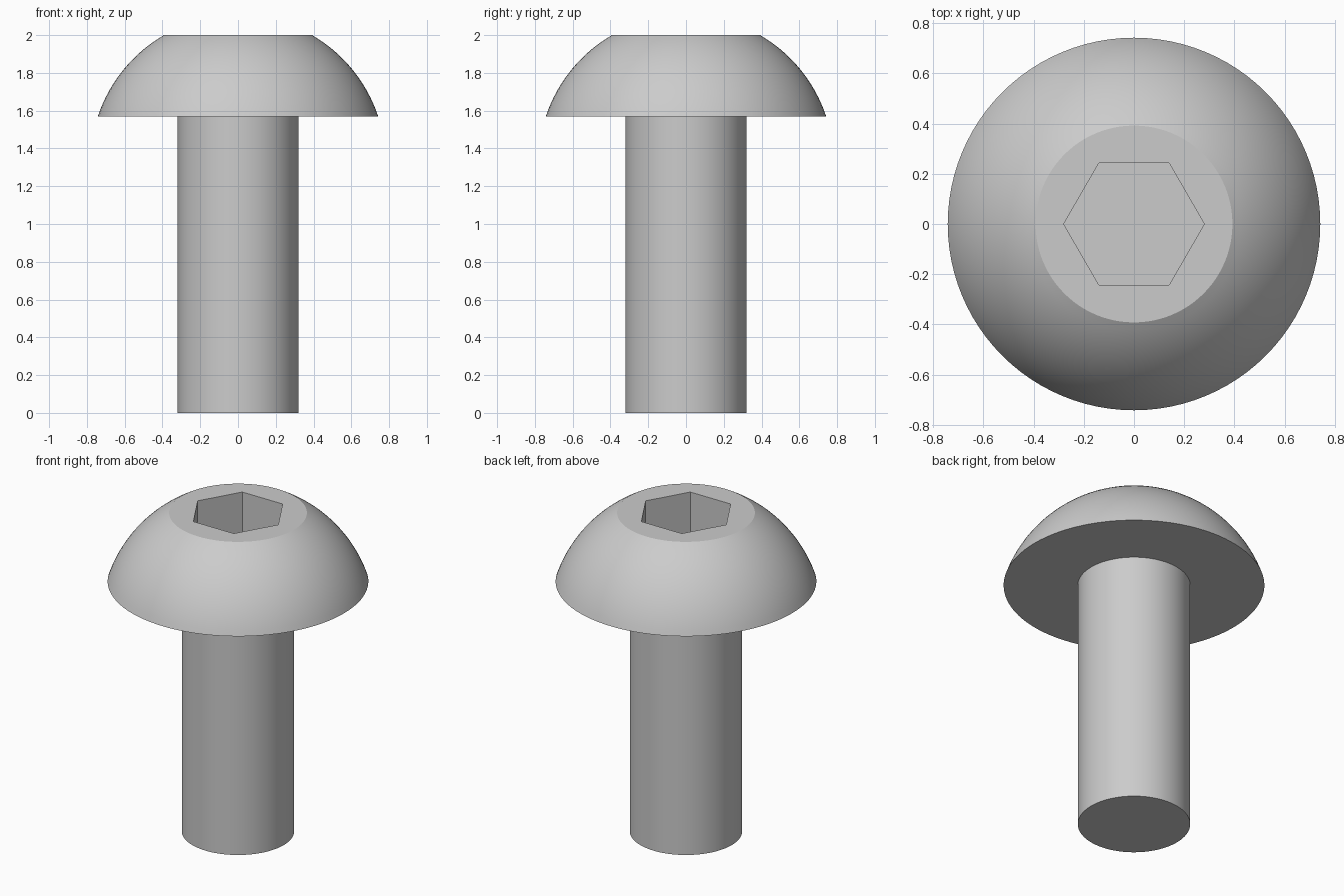
import bpy, bmesh
from math import pi, sin, cos, atan2, hypot, radians

if "Cube" in bpy.data.objects:
    bpy.data.objects.remove(bpy.data.objects["Cube"])

SEGMENTS = 96
SHANK_R, HEAD_R, TOP_R = 0.32, 0.742, 0.392
HEAD_Z, TOP_Z = 1.57, 2.0
SOCKET_R, SOCKET_DEPTH = 0.28, 0.28

# Domed head is a slice of a sphere centred on the axis
centre_z = (TOP_R**2 + TOP_Z**2 - HEAD_R**2 - HEAD_Z**2) / (2 * (TOP_Z - HEAD_Z))
dome_r = hypot(HEAD_R, HEAD_Z - centre_z)
a0 = atan2(HEAD_Z - centre_z, HEAD_R)
a1 = atan2(TOP_Z - centre_z, TOP_R)
STEPS = 16
dome = []
for i in range(STEPS + 1):
    a = a0 + (a1 - a0) * i / STEPS
    dome.append((dome_r * cos(a), centre_z + dome_r * sin(a)))

# Shank and head: one revolved profile with capped ends
profile = [(SHANK_R, 0), (SHANK_R, HEAD_Z)] + dome
bm = bmesh.new()
rings = []
for r, z in profile:
    rings.append([bm.verts.new((r * cos(2 * pi * k / SEGMENTS),
                                r * sin(2 * pi * k / SEGMENTS), z))
                  for k in range(SEGMENTS)])
for low, high in zip(rings, rings[1:]):
    for k in range(SEGMENTS):
        n = (k + 1) % SEGMENTS
        bm.faces.new((low[k], low[n], high[n], high[k]))
bm.faces.new(rings[0][::-1])
bm.faces.new(rings[-1])
bmesh.ops.recalc_face_normals(bm, faces=bm.faces[:])
mesh = bpy.data.meshes.new("button_head_screw")
bm.to_mesh(mesh)
bm.free()
screw = bpy.data.objects.new("button_head_screw", mesh)
bpy.context.collection.objects.link(screw)

# Hex socket cutter, corners on the x axis
bpy.ops.mesh.primitive_cylinder_add(vertices=6, radius=SOCKET_R, depth=2 * SOCKET_DEPTH,
                                    location=(0, 0, TOP_Z), rotation=(0, 0, radians(30)))
cutter = bpy.context.object
cutter.name = "hex_socket_cutter"
cutter.hide_render = True

# Cut the socket, then drop the cutter
bpy.ops.object.select_all(action='DESELECT')
screw.select_set(True)
bpy.context.view_layer.objects.active = screw
cut = screw.modifiers.new("hex_socket", 'BOOLEAN')
cut.operation = 'DIFFERENCE'
cut.solver = 'EXACT'
cut.object = cutter
bpy.ops.object.modifier_apply(modifier=cut.name)
bpy.data.objects.remove(cutter)

# Smooth the round surfaces, keep the rims and socket sharp
bpy.ops.object.shade_smooth_by_angle(angle=radians(20))
